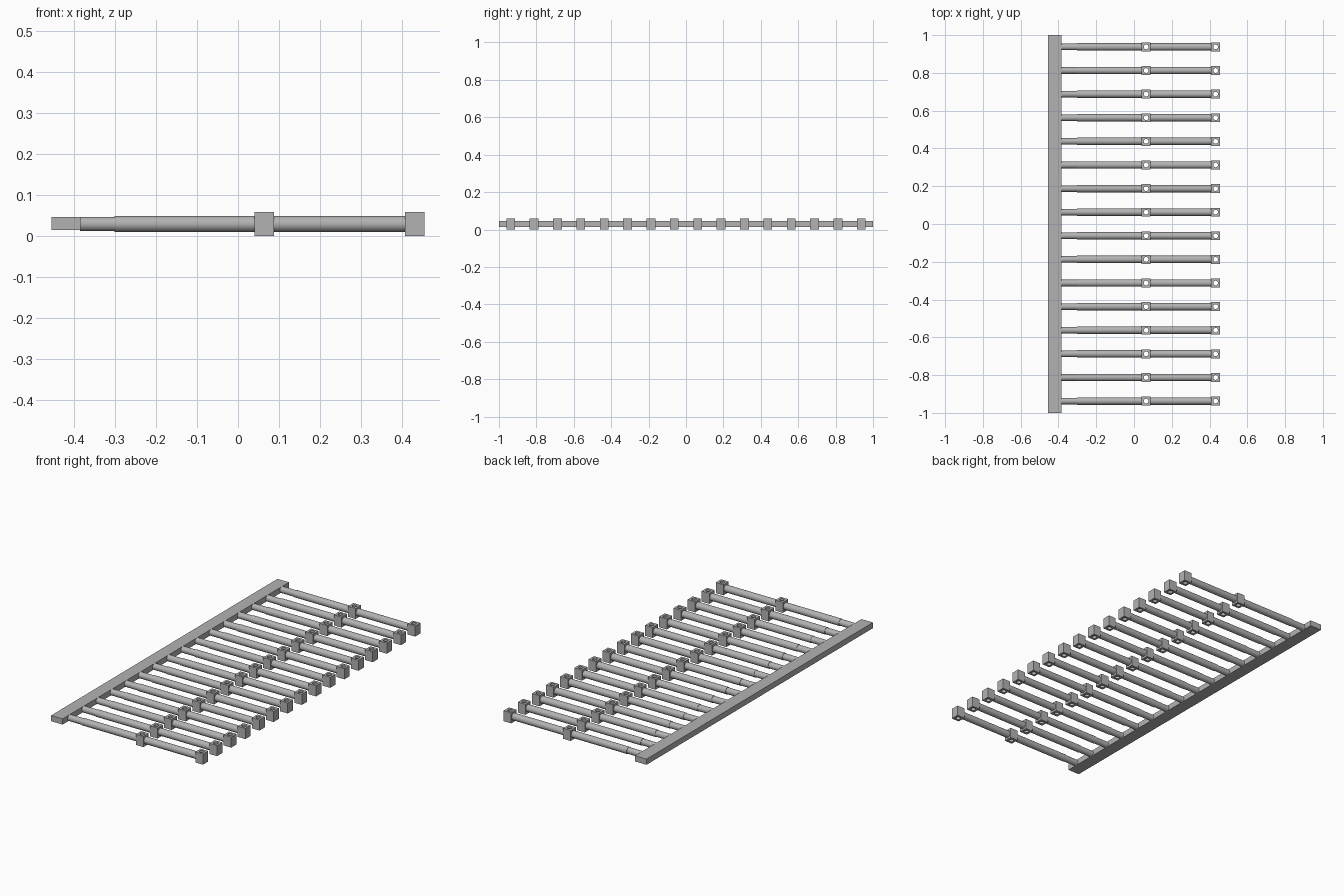
import bpy, bmesh, math

cube = bpy.data.objects.get("Cube")
if cube:
    bpy.data.objects.remove(cube, do_unlink=True)

COUNT, SPACING = 16, 0.125
FIRST_Y = -SPACING * (COUNT - 1) / 2
MID_Z = 0.0295
SIDES = 32

grey = bpy.data.materials.new("plain_grey")
grey.use_nodes = True
colour = (0.45, 0.45, 0.45, 1)
grey.diffuse_color = colour
grey.node_tree.nodes["Principled BSDF"].inputs["Base Color"].default_value = colour


def finish(name, bm, location, repeat=True):
    """Turn a bmesh into a shaded object, repeated along the rail if wanted."""
    bmesh.ops.recalc_face_normals(bm, faces=bm.faces)
    mesh = bpy.data.meshes.new(name)
    bm.to_mesh(mesh)
    bm.free()
    mesh.materials.append(grey)
    mesh.shade_smooth()
    mesh.set_sharp_from_angle(angle=math.radians(30))
    obj = bpy.data.objects.new(name, mesh)
    obj.location = location
    bpy.context.collection.objects.link(obj)
    if repeat:
        array = obj.modifiers.new("row", 'ARRAY')
        array.count = COUNT
        array.use_relative_offset = False
        array.use_constant_offset = True
        array.constant_offset_displace = (0, SPACING, 0)


def rod(name, profile):
    """Round rod along x, from (x, radius) pairs, with closed ends."""
    bm = bmesh.new()
    angles = [math.tau * i / SIDES for i in range(SIDES)]
    rings = [[bm.verts.new((x, r * math.cos(a), r * math.sin(a))) for a in angles]
             for x, r in profile]
    for low, high in zip(rings, rings[1:]):
        for i in range(SIDES):
            j = (i + 1) % SIDES
            bm.faces.new((low[i], low[j], high[j], high[i]))
    bm.faces.new(rings[0])
    bm.faces.new(rings[-1])
    finish(name, bm, (0, FIRST_Y, MID_Z))


def pierced_block(name, x, width=0.047, height=0.059, hole=0.0125):
    """Square block with a round hole straight through from top to bottom."""
    bm = bmesh.new()
    loops = []
    for z, outer in ((-1, False), (-1, True), (1, True), (1, False)):
        loop = []
        for i in range(SIDES):
            a = math.tau * i / SIDES
            c, s = math.cos(a), math.sin(a)
            r = width / 2 / max(abs(c), abs(s)) if outer else hole
            loop.append(bm.verts.new((r * c, r * s, z * height / 2)))
        loops.append(loop)
    for k, loop in enumerate(loops):
        other = loops[(k + 1) % len(loops)]
        for i in range(SIDES):
            j = (i + 1) % SIDES
            bm.faces.new((loop[i], loop[j], other[j], other[i]))
    finish(name, bm, (x, FIRST_Y, MID_Z))


# Long side rail
bm = bmesh.new()
bmesh.ops.create_cube(bm, size=1)
bmesh.ops.scale(bm, verts=bm.verts, vec=(0.071, 2, 0.032))
finish("side_rail", bm, (-0.4205, 0, 0.0305), repeat=False)

# Rods with a slimmer neck at the rail
rod("inner_rods", [(-0.386, 0.0175), (-0.302, 0.0175), (-0.302, 0.0195), (0.041, 0.0195)])
rod("outer_rods", [(0.087, 0.0195), (0.409, 0.0195)])

# Pierced blocks
pierced_block("middle_blocks", 0.064)
pierced_block("end_blocks", 0.432)
